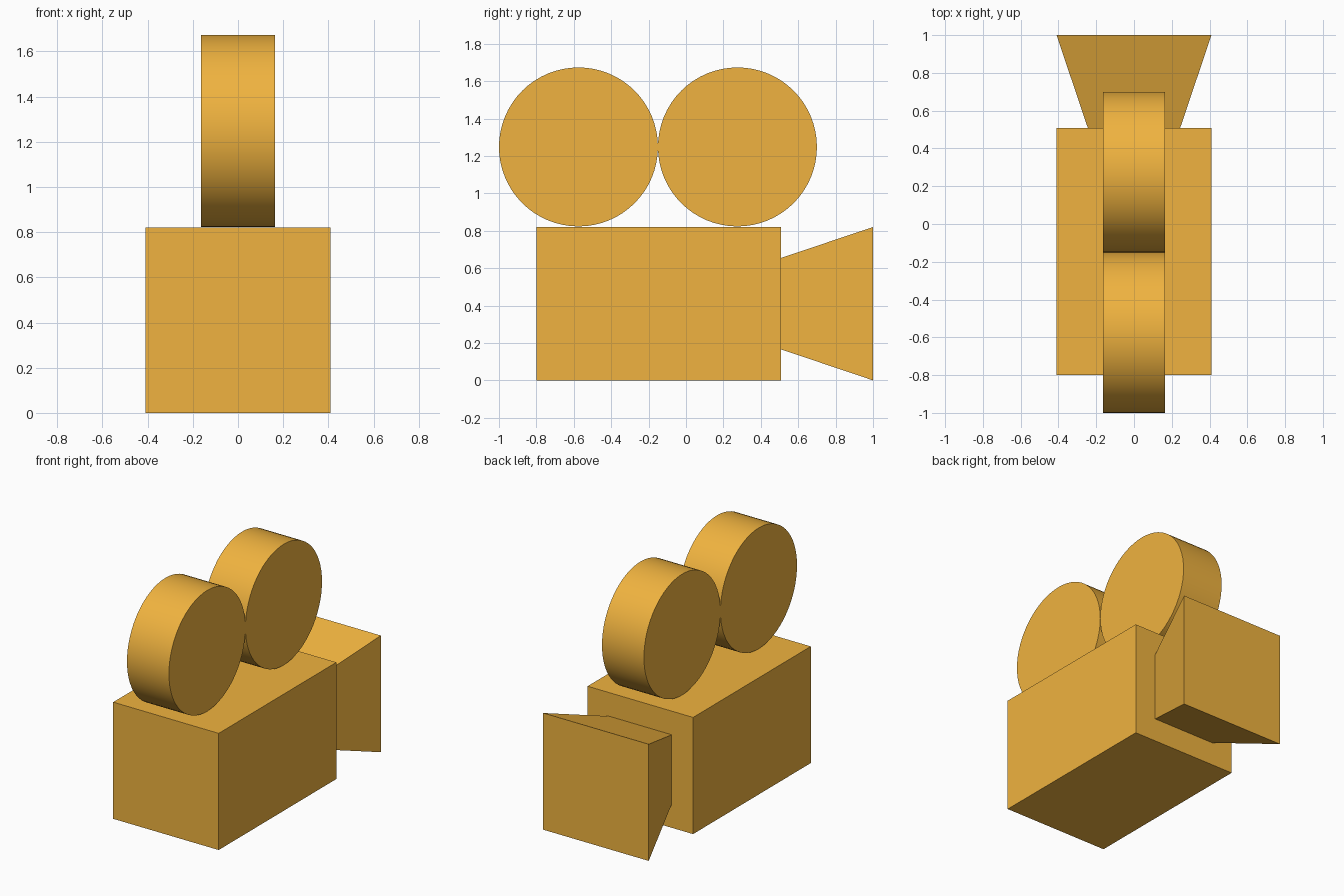
import bpy
import bmesh
from math import radians
from mathutils import Vector

if "Cube" in bpy.data.objects:
    bpy.data.objects.remove(bpy.data.objects["Cube"])

amber = bpy.data.materials.new("amber")
amber.diffuse_color = (0.87, 0.45, 0.05, 1)
amber.use_nodes = True
amber.node_tree.nodes["Principled BSDF"].inputs["Base Color"].default_value = amber.diffuse_color


def block(name, half_w, y0, y1, zc, back_scale=1.0):
    """Square-section box along y; the y0 end can be narrowed to make a taper."""
    bm = bmesh.new()
    bmesh.ops.create_cube(bm, size=2)
    for v in bm.verts:
        s = half_w * (back_scale if v.co.y < 0 else 1.0)
        v.co = Vector((v.co.x * s, y0 if v.co.y < 0 else y1, zc + v.co.z * s))
    mesh = bpy.data.meshes.new(name)
    bm.to_mesh(mesh)
    bm.free()
    obj = bpy.data.objects.new(name, mesh)
    bpy.context.collection.objects.link(obj)
    mesh.materials.append(amber)


def reel(name, y):
    """Film reel drum with its axle along x."""
    bpy.ops.mesh.primitive_cylinder_add(vertices=64, radius=0.425, depth=0.326,
                                        location=(0, y, 1.248),
                                        rotation=(0, radians(90), 0))
    obj = bpy.context.object
    obj.name = name
    obj.data.materials.append(amber)
    bpy.ops.object.shade_smooth_by_angle(angle=radians(30))


# Camera body
block("camera_body", 0.41, -0.80, 0.507, 0.41)

# Flared lens hood
block("lens_hood", 0.41, 0.507, 1.0, 0.41, back_scale=0.595)

# Two film reels standing on the body
reel("rear_reel", -0.575)
reel("front_reel", 0.275)
